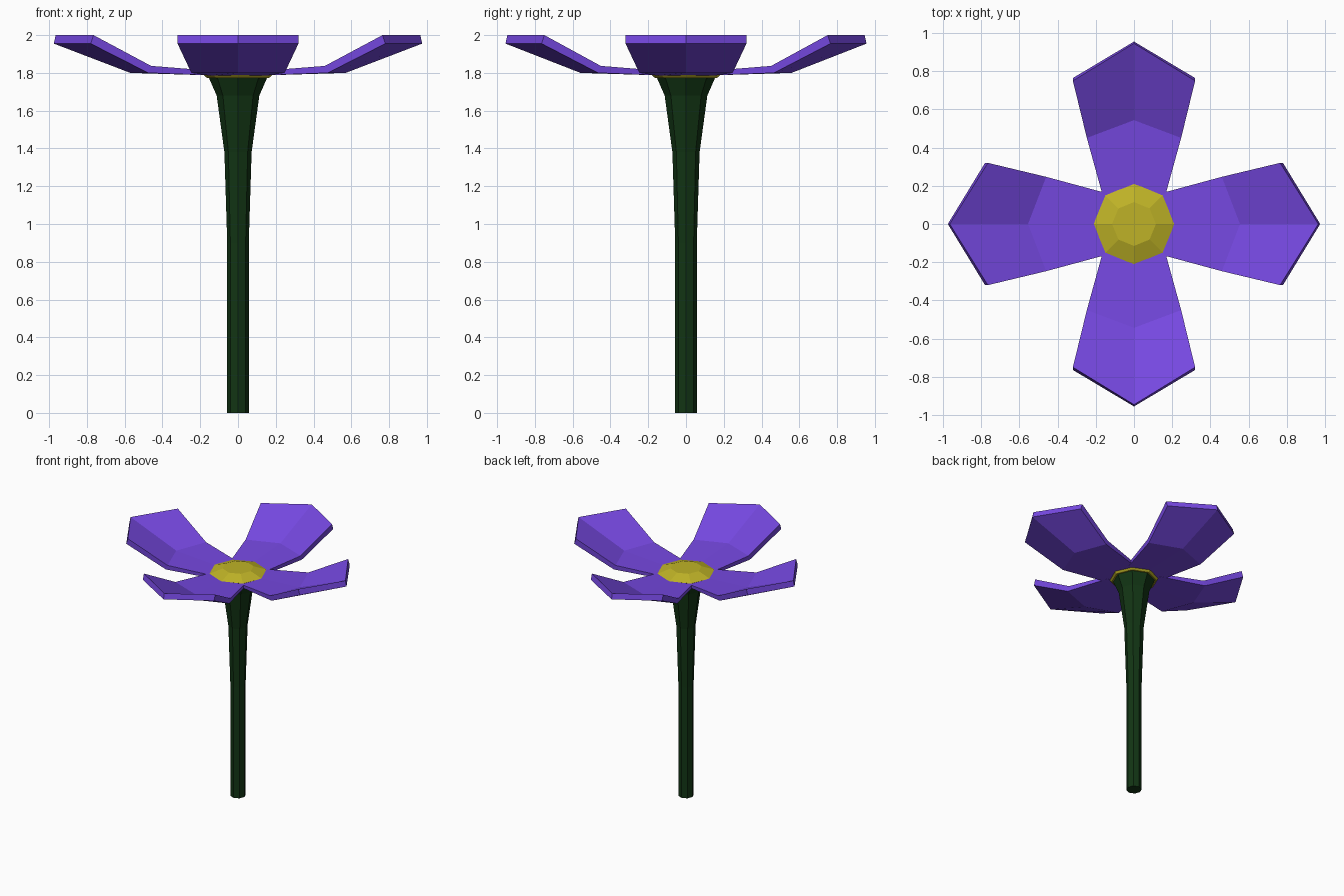
import bpy, bmesh, math
from mathutils import Matrix

cube = bpy.data.objects.get("Cube")
if cube:
    bpy.data.objects.remove(cube)


def material(name, rgb):
    m = bpy.data.materials.new(name)
    m.use_nodes = True
    m.diffuse_color = (*rgb, 1)
    m.node_tree.nodes["Principled BSDF"].inputs["Base Color"].default_value = (*rgb, 1)
    return m


purple = material("petal purple", (0.18, 0.065, 0.75))
yellow = material("pollen yellow", (0.52, 0.45, 0.02))
green = material("stem green", (0.006, 0.035, 0.007))


def finish(name, bm, mat):
    bmesh.ops.recalc_face_normals(bm, faces=bm.faces)
    mesh = bpy.data.meshes.new(name)
    bm.to_mesh(mesh)
    bm.free()
    mesh.materials.append(mat)
    obj = bpy.data.objects.new(name, mesh)
    bpy.context.collection.objects.link(obj)
    return obj


def lathe(name, profile, mat, sides=8):
    """Closed flat-sided solid from (radius, height) rings."""
    bm = bmesh.new()
    rings = [[bm.verts.new((r * math.cos(i * math.tau / sides),
                            r * math.sin(i * math.tau / sides), z))
              for i in range(sides)] for r, z in profile]
    for a, b in zip(rings, rings[1:]):
        for i in range(sides):
            j = (i + 1) % sides
            bm.faces.new((a[i], a[j], b[j], b[i]))
    bm.faces.new(rings[0])
    bm.faces.new(rings[-1])
    return finish(name, bm, mat)


def petal(name, angle, length):
    """Thick cupped petal: rows of left edge, middle and right edge."""
    # side radius, middle radius, half width, height
    top = [(0.12, 0.12, 0.155, 1.81), (0.46, 0.555, 0.247, 1.837), (0.765, 0.965, 0.32, 2.0)]
    low = [(0.12, 0.12, 0.155, 1.786), (0.475, 0.57, 0.247, 1.80), (0.78, 0.975, 0.32, 1.955)]
    bm = bmesh.new()

    def grid(rows):
        return [[bm.verts.new((x * length, y, z)) for x, y in ((s, -w), (m, 0), (s, w))]
                for s, m, w, z in rows]

    t, b = grid(top), grid(low)
    for g in (t, b):
        for p, q in zip(g, g[1:]):
            for i in range(2):
                bm.faces.new((p[i], p[i + 1], q[i + 1], q[i]))
    # rim joining the two surfaces
    for i in range(2):
        for k in (0, -1):
            bm.faces.new((t[k][i], t[k][i + 1], b[k][i + 1], b[k][i]))
            bm.faces.new((t[i][k], t[i + 1][k], b[i + 1][k], b[i][k]))
    bm.transform(Matrix.Rotation(angle, 4, 'Z'))
    return finish(name, bm, purple)


# Stem flaring into the flower base
lathe("stem", [(0.057, 0), (0.057, 0.9), (0.072, 1.38), (0.113, 1.68), (0.155, 1.776)], green)

# Domed flower centre
lathe("flower_centre", [(0.165, 1.774), (0.212, 1.815), (0.115, 1.85)], yellow)

# Four petals, the side pair slightly longer
for i, side in enumerate(("left", "back", "right", "front")):
    petal(side + "_petal", i * math.pi / 2, 1.0 if i % 2 == 0 else 0.98)
